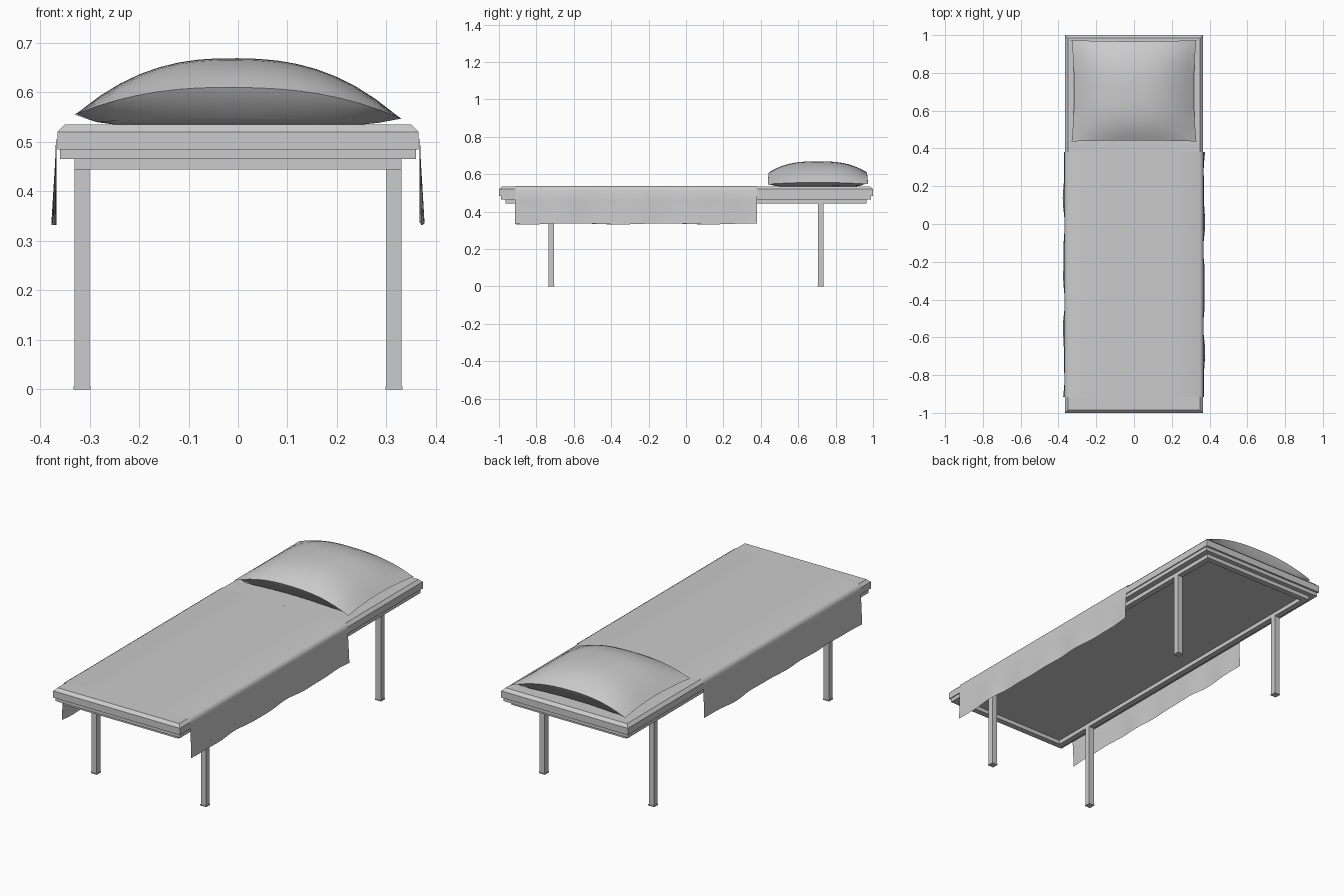
import bpy
import bmesh
from math import sin, radians

cube = bpy.data.objects.get("Cube")
if cube:
    bpy.data.objects.remove(cube, do_unlink=True)

GREY = bpy.data.materials.new("plain_grey")
GREY.use_nodes = True
GREY.diffuse_color = (0.6, 0.6, 0.6, 1)
GREY.node_tree.nodes["Principled BSDF"].inputs["Base Color"].default_value = (0.6, 0.6, 0.6, 1)


def finish(name, bm, smooth=None):
    mesh = bpy.data.meshes.new(name)
    bm.to_mesh(mesh)
    bm.free()
    mesh.materials.append(GREY)
    obj = bpy.data.objects.new(name, mesh)
    bpy.context.collection.objects.link(obj)
    if smooth:
        bpy.ops.object.select_all(action='DESELECT')
        obj.select_set(True)
        bpy.context.view_layer.objects.active = obj
        bpy.ops.object.shade_smooth_by_angle(angle=radians(smooth))
    return obj


def add_box(bm, x0, x1, y0, y1, z0, z1):
    verts = bmesh.ops.create_cube(bm, size=1)["verts"]
    for v in verts:
        v.co = (x1 if v.co.x > 0 else x0, y1 if v.co.y > 0 else y0, z1 if v.co.z > 0 else z0)
    return verts


def add_sheet(bm, rows, cols, place):
    """Grid of quads; rows run along +y, columns along -x, facing up."""
    grid = [[bm.verts.new(place(i, j)) for j in range(cols + 1)] for i in range(rows + 1)]
    for i in range(rows):
        for j in range(cols):
            bm.faces.new((grid[i][j], grid[i + 1][j], grid[i + 1][j + 1], grid[i][j + 1]))


# Mattress with a chamfered top edge
bm = bmesh.new()
add_box(bm, -0.365, 0.365, -1, 1, 0.485, 0.535)
top_edges = [e for e in bm.edges if all(v.co.z > 0.53 for v in e.verts)]
bmesh.ops.bevel(bm, geom=top_edges, offset=0.015, segments=1, affect='EDGES')
finish("mattress", bm)

# Base board under the mattress
bm = bmesh.new()
add_box(bm, -0.36, 0.36, -0.99, 0.99, 0.465, 0.485)
finish("base_board", bm)

# Frame rails forming an open ring below the board
W, L, T = 0.33, 0.965, 0.03
bm = bmesh.new()
for s in (-1, 1):
    add_box(bm, *sorted((s * W, s * (W - T))), -L, L, 0.444, 0.465)
    add_box(bm, T - W, W - T, *sorted((s * L, s * (L - T))), 0.444, 0.465)
finish("frame_rails", bm)

# Legs with slightly wider feet
for sx, side in ((1, "left"), (-1, "right")):
    for sy, end in ((-1, "front"), (1, "back")):
        x, y = sx * 0.315, sy * 0.72
        bm = bmesh.new()
        add_box(bm, x - 0.015, x + 0.015, y - 0.015, y + 0.015, 0.006, 0.46)
        add_box(bm, x - 0.017, x + 0.017, y - 0.017, y + 0.017, 0, 0.006)
        finish(f"{end}_{side}_leg", bm)

# Blanket draped over both sides, with a rippling hem
HALF = [(0.372, 0.335), (0.370, 0.40), (0.368, 0.46), (0.3675, 0.515),
        (0.362, 0.530), (0.348, 0.537), (0.18, 0.537)]
PROFILE = HALF + [(0, 0.538)] + [(-x, z) for x, z in reversed(HALF)]
ROWS = 48


def blanket_point(i, j):
    x, z = PROFILE[j]
    side = 1 if x > 0 else -1
    y = -0.915 + 1.295 * i / ROWS
    hang = max(0, (0.515 - z) / 0.18)
    wave = sin(y * 17 + side) + 0.6 * sin(y * 29 + 2 * side)
    x += side * hang * 0.0035 * wave
    z += hang * 0.003 * sin(y * 13 + 3 * side)
    return x, y, z


bm = bmesh.new()
add_sheet(bm, ROWS, len(PROFILE) - 1, blanket_point)
finish("blanket", bm, 50)

# Pillow: puffed top and flat underside meeting at an arched seam
N = 16


def pillow_point(i, j, top):
    v, u = 2 * i / N - 1, 1 - 2 * j / N
    au, av = abs(u), abs(v)
    x = u * (0.33 - 0.013 * (1 - av ** 2))
    y = 0.705 + v * (0.268 - 0.006 * (1 - au ** 2))
    rim = 0.551 - 0.004 * u
    arch = 1 - au ** 2.4
    bulge = arch * (1 - 0.5 * av ** 2.8) + 0.08 * (1 - av ** 2) * au ** 2
    z = rim + 0.118 * bulge
    if not top:
        z = 0.533 + (z - 0.533) * max(au, av) ** 14
    return x, y, z


bm = bmesh.new()
add_sheet(bm, N, N, lambda i, j: pillow_point(i, j, True))
add_sheet(bm, N, N, lambda i, j: pillow_point(i, j, False))
bmesh.ops.remove_doubles(bm, verts=bm.verts, dist=0.0005)
bmesh.ops.recalc_face_normals(bm, faces=bm.faces)
finish("pillow", bm, 50)
